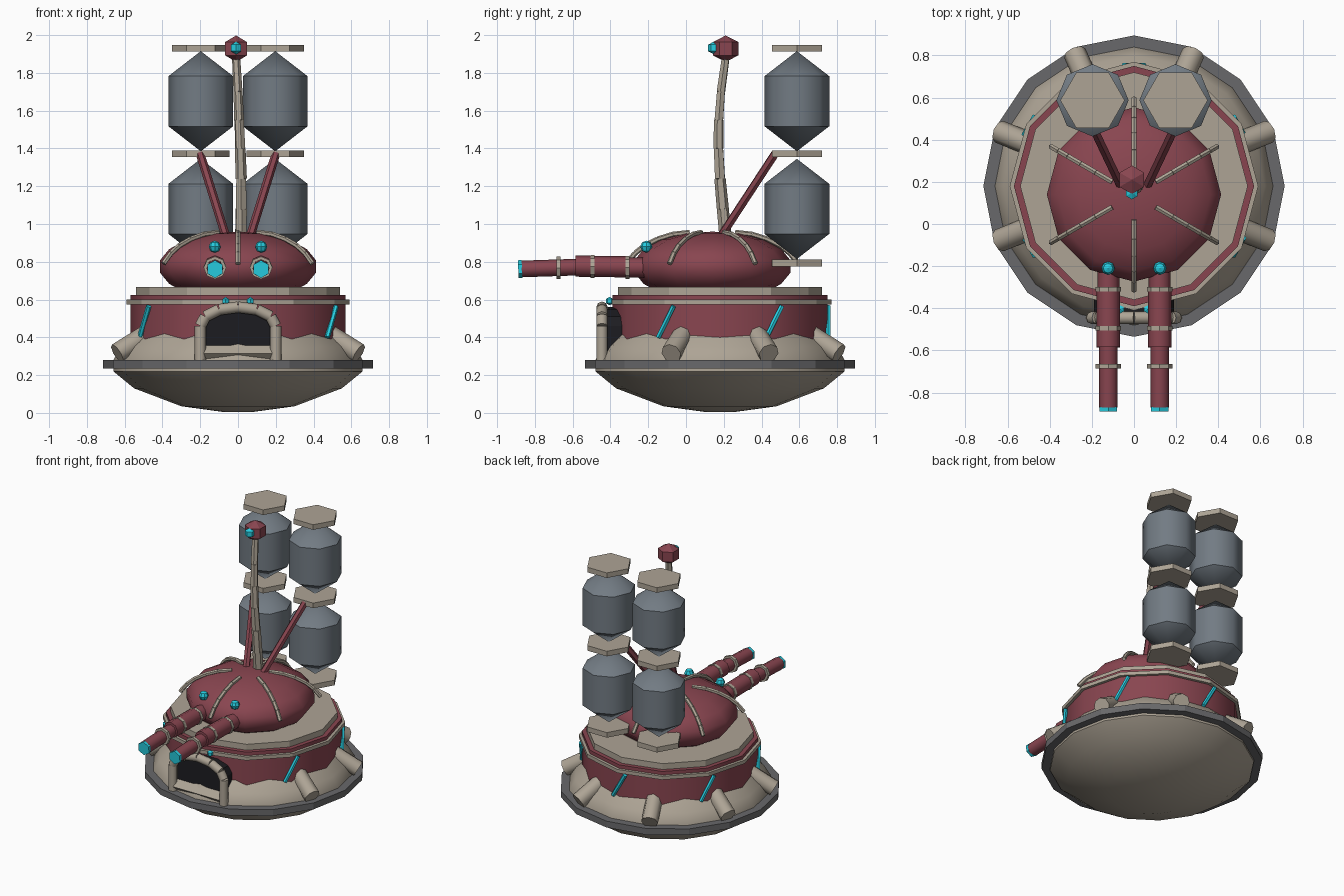
import bpy, bmesh
from math import sin, cos, pi, radians
from mathutils import Vector, Matrix

if "Cube" in bpy.data.objects:
    bpy.data.objects.remove(bpy.data.objects["Cube"])


def material(name, *rgb):
    m = bpy.data.materials.new(name)
    m.diffuse_color = (*rgb, 1)
    m.use_nodes = True
    m.node_tree.nodes["Principled BSDF"].inputs["Base Color"].default_value = m.diffuse_color
    return m


BEIGE = material("beige", 0.42, 0.37, 0.30)
RED = material("red", 0.25, 0.06, 0.08)
STEEL = material("steel", 0.17, 0.20, 0.23)
CYAN = material("cyan", 0.02, 0.62, 0.76)
GREY = material("dark_grey", 0.14, 0.14, 0.145)
BLACK = material("black", 0.012, 0.012, 0.015)
CX, CY = 0.0, 0.18   # centre of the hull


def finish(bm, name, mat, smooth=None):
    bmesh.ops.recalc_face_normals(bm, faces=bm.faces)
    me = bpy.data.meshes.new(name)
    bm.to_mesh(me)
    bm.free()
    ob = bpy.data.objects.new(name, me)
    bpy.context.collection.objects.link(ob)
    me.materials.append(mat)
    if smooth:
        bpy.ops.object.select_all(action='DESELECT')
        ob.select_set(True)
        bpy.context.view_layer.objects.active = ob
        bpy.ops.object.shade_smooth_by_angle(angle=radians(smooth))
    return ob


def lathe(name, profile, sides, mat, smooth=None):
    """Closed solid of (radius, z) rings around the hull axis."""
    bm = bmesh.new()
    rings = [[bm.verts.new((CX + r * cos(2 * pi * i / sides), CY + r * sin(2 * pi * i / sides), z))
              for i in range(sides)] for r, z in profile]
    for a, b in zip(rings, rings[1:]):
        for i in range(sides):
            j = (i + 1) % sides
            bm.faces.new((a[i], a[j], b[j], b[i]))
    bm.faces.new(rings[0])
    bm.faces.new(rings[-1])
    return finish(bm, name, mat, smooth)


def rod(name, a, b, r1, mat, r2=None, sides=6, smooth=None):
    """Cylinder or cone between two points."""
    a, b = Vector(a), Vector(b)
    bm = bmesh.new()
    m = Matrix.Translation((a + b) / 2) @ (b - a).to_track_quat('Z', 'Y').to_matrix().to_4x4()
    bmesh.ops.create_cone(bm, cap_ends=True, segments=sides, radius1=r1, radius2=r2 or r1,
                          depth=(b - a).length, matrix=m)
    return finish(bm, name, mat, smooth)


def ball(name, loc, scale, mat, u=6, v=3, smooth=None, floor=None):
    bm = bmesh.new()
    bmesh.ops.create_uvsphere(bm, u_segments=u, v_segments=v, radius=1,
                              matrix=Matrix.Translation(loc) @ Matrix.Diagonal((*scale, 1)))
    if floor is not None:
        bmesh.ops.bisect_plane(bm, geom=bm.verts[:] + bm.edges[:] + bm.faces[:],
                               plane_co=(0, 0, floor), plane_no=(0, 0, -1), clear_outer=True)
    return finish(bm, name, mat, smooth)


def chain(name, pts, radii, mat, sides=6):
    """Row of tapered tube segments along a path."""
    for i in range(len(pts) - 1):
        rod(f"{name}_{i + 1}", pts[i], pts[i + 1], radii[i], mat, radii[i + 1], sides, 50)


# hull: rounded bowl with sloping skirt, and rim
lathe("hull", [(0.08, 0.005), (0.30, 0.035), (0.55, 0.13), (0.66, 0.22), (0.66, 0.28),
               (0.62, 0.35), (0.54, 0.43)], 16, BEIGE, 40)
lathe("rim", [(0.715, 0.235), (0.715, 0.28)], 16, GREY)

# drum with bands
lathe("drum", [(0.57, 0.30), (0.57, 0.625)], 12, RED, 35)
lathe("drum_band", [(0.59, 0.575), (0.59, 0.60)], 12, BEIGE)
lathe("turret_ring", [(0.54, 0.615), (0.54, 0.667)], 12, BEIGE)

# turret dome
ball("turret_dome", (0, 0.14, 0.775), (0.42, 0.42, 0.185), RED, 12, 9, 40, 0.65)

# six dome ribs
for k in range(6):
    a = radians(30 + 60 * k)
    path = [(r * cos(a), 0.14 + r * sin(a), z) for r, z in
            ((0.12, 0.955), (0.21, 0.945), (0.29, 0.92), (0.36, 0.885), (0.41, 0.845), (0.455, 0.79))]
    chain(f"dome_rib_{k + 1}", path, [0.014] * 6, BEIGE)

# side buttresses around the skirt
for k, deg in enumerate((-22, 22, 66, 114, 158, 202)):
    a = radians(deg)
    d = Vector((cos(a), sin(a), 0))
    c = Vector((CX, CY, 0))
    rod(f"buttress_{k + 1}", c + d * 0.51 + Vector((0, 0, 0.42)),
        c + d * 0.69 + Vector((0, 0, 0.315)), 0.055, BEIGE, sides=8, smooth=50)

# slanted light strips on the drum
for k in range(5):
    a0, a1 = (radians(-30 + 60 * k + t) for t in (-4.7, 4.7))
    rod(f"light_strip_{k + 1}", (0.575 * cos(a0), CY + 0.575 * sin(a0), 0.40),
        (0.575 * cos(a1), CY + 0.575 * sin(a1), 0.565), 0.014, CYAN)

# doorway: dark recess and segmented arch
arc = [(0.2 * cos(pi * i / 6), 0.46 + 0.10 * sin(pi * i / 6)) for i in range(7)]
outline = [(0.2, 0.28)] + arc + [(-0.2, 0.28)]
bm = bmesh.new()
face = bm.faces.new([bm.verts.new((x * 0.95, -0.425, z)) for x, z in outline])
ext = bmesh.ops.extrude_face_region(bm, geom=[face])
bmesh.ops.translate(bm, vec=(0, 0.15, 0), verts=[v for v in ext["geom"] if isinstance(v, bmesh.types.BMVert)])
if face.is_valid is False or not any(abs(f.calc_center_median().y + 0.425) < 1e-4 for f in bm.faces):
    bmesh.ops.holes_fill(bm, edges=bm.edges[:], sides=0)
finish(bm, "doorway", BLACK)
chain("door_arch", [(x, -0.445, z) for x, z in outline], [0.03] * len(outline), BEIGE, 8)
lathe_sill = rod("door_sill", (-0.18, -0.43, 0.315), (0.18, -0.43, 0.315), 0.042, BEIGE, sides=4)

for s, side in ((-1, "left"), (1, "right")):
    # door lights and dome lights
    ball(f"door_light_{side}", (0.065 * s, -0.405, 0.592), (0.022,) * 3, CYAN)
    ball(f"dome_light_{side}", (0.123 * s, -0.21, 0.88), (0.032,) * 3, CYAN, 8, 4)

    # cannon: sleeve, barrel, collars, glowing muzzle
    x = 0.122 * s
    rod(f"cannon_base_{side}", (x, -0.1, 0.77), (x, -0.32, 0.77), 0.052, RED, sides=8, smooth=50)
    rod(f"cannon_sleeve_{side}", (x, -0.30, 0.773), (x, -0.585, 0.777), 0.056, RED, sides=8, smooth=50)
    rod(f"cannon_barrel_{side}", (x, -0.57, 0.772), (x, -0.87, 0.762), 0.044, RED, sides=8, smooth=50)
    for i, (y, z) in enumerate(((-0.31, 0.77), (-0.495, 0.775), (-0.675, 0.768))):
        rod(f"cannon_collar_{side}_{i + 1}", (x, y - 0.011, z), (x, y + 0.011, z), 0.06, BEIGE, sides=8)
    rod(f"muzzle_{side}", (x, -0.868, 0.762), (x, -0.888, 0.761), 0.047, CYAN)

    # stacked tanks with hexagonal plates
    tx, ty = 0.197 * s, 0.587
    for i, z in enumerate((1.08, 1.65)):
        ball(f"tank_{side}_{i + 1}", (tx, ty, z), (0.198, 0.198, 0.265), STEEL, 8, 3, 50)
    for i, z in enumerate((0.793, 1.372, 1.93)):
        bm = bmesh.new()
        bmesh.ops.create_cone(bm, cap_ends=True, segments=6, radius1=0.153, radius2=0.153, depth=0.036,
                              matrix=Matrix.Translation((tx, ty, z)) @ Matrix.Rotation(pi / 6, 4, 'Z'))
        finish(bm, f"tank_plate_{side}_{i + 1}", BEIGE)

    # tank strut
    rod(f"tank_strut_{side}", (0.06 * s, 0.175, 0.92), (0.2 * s, 0.47, 1.37), 0.023, RED, smooth=50)

# bent mast with sensor head
mast = [(0.015, 0.21, 0.92), (0.017, 0.195, 1.08), (0.017, 0.18, 1.24), (0.012, 0.172, 1.40),
        (0.006, 0.174, 1.55), (0.0, 0.185, 1.70), (-0.01, 0.21, 1.88)]
chain("mast", mast, [0.033, 0.032, 0.03, 0.028, 0.026, 0.024, 0.022], BEIGE)
ball("sensor_head", (-0.01, 0.21, 1.928), (0.078, 0.078, 0.07), RED)
ball("sensor_lens", (-0.01, 0.148, 1.932), (0.036, 0.036, 0.034), CYAN)
